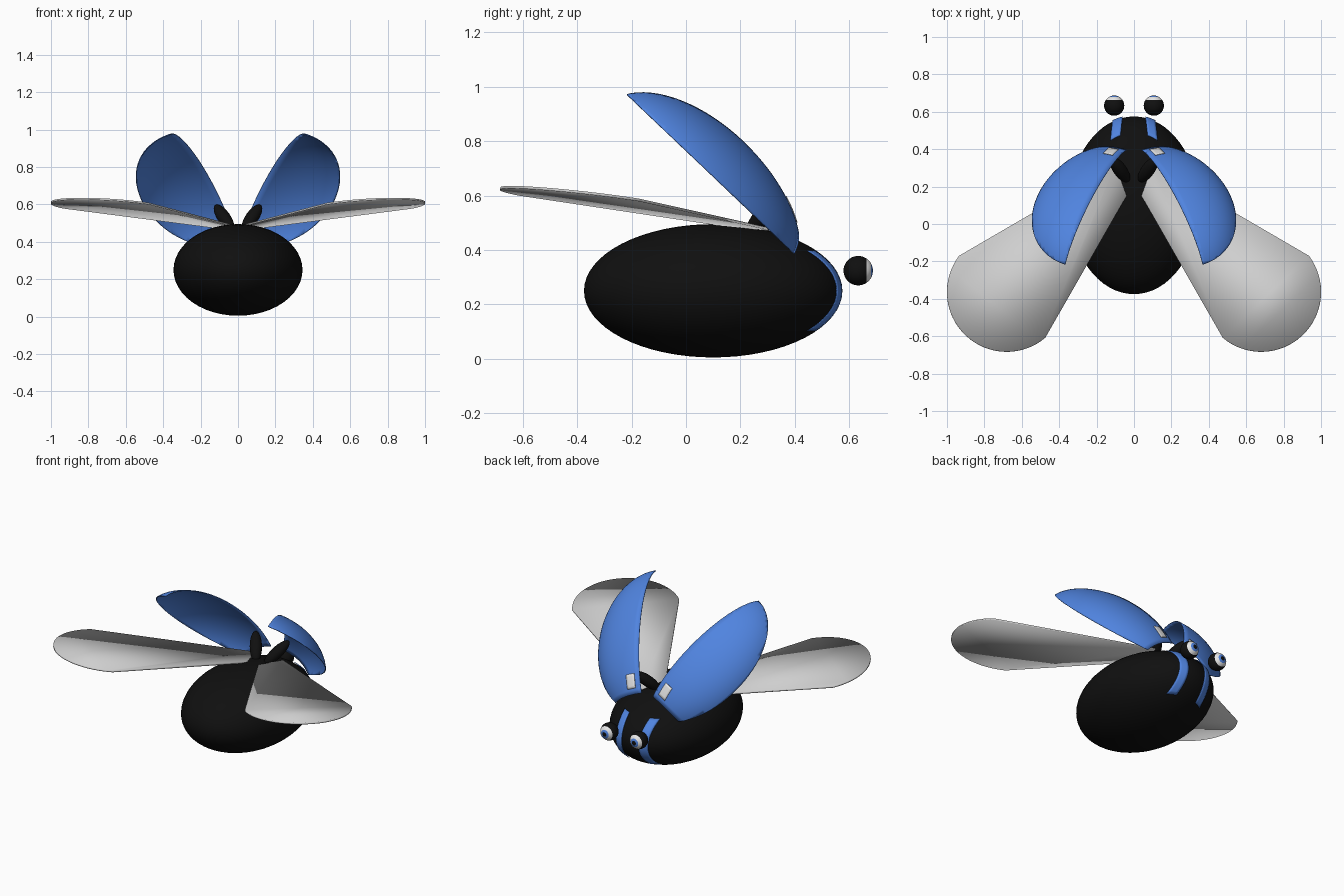
import bpy, bmesh, math
from mathutils import Matrix, Vector

if "Cube" in bpy.data.objects:
    bpy.data.objects.remove(bpy.data.objects["Cube"])


def material(name, rgb):
    m = bpy.data.materials.new(name)
    m.diffuse_color = (*rgb, 1)
    m.use_nodes = True
    m.node_tree.nodes["Principled BSDF"].inputs["Base Color"].default_value = m.diffuse_color
    return m


BLACK = material("black", (0.005, 0.005, 0.005))
BLUE = material("blue", (0.08, 0.23, 0.74))
GREY = material("wing grey", (0.62, 0.62, 0.62))
WHITE = material("white", (0.8, 0.8, 0.8))


def finish(bm, name, mats, matrix=Matrix(), side=1, thick=0, offset=-1):
    """Turn a bmesh into an object; side -1 mirrors it across x = 0."""
    bm.transform(matrix)
    if side < 0:
        bm.transform(Matrix.Diagonal((-1, 1, 1, 1)))
        bmesh.ops.reverse_faces(bm, faces=bm.faces)
    me = bpy.data.meshes.new(name)
    bm.to_mesh(me)
    bm.free()
    for m in mats:
        me.materials.append(m)
    for p in me.polygons:
        p.use_smooth = True
    me.set_sharp_from_angle(angle=math.radians(40))
    ob = bpy.data.objects.new(name, me)
    bpy.context.collection.objects.link(ob)
    if thick:
        mod = ob.modifiers.new("thickness", 'SOLIDIFY')
        mod.thickness, mod.offset = thick, offset
    return ob


def ellipsoid(radii, u=48, v=32):
    """Ellipsoid with its poles on the y axis."""
    bm = bmesh.new()
    bmesh.ops.create_uvsphere(bm, u_segments=u, v_segments=v, radius=1)
    bm.transform(Matrix.Diagonal((*radii, 1)) @ Matrix.Rotation(-math.pi / 2, 4, 'X'))
    return bm


def patch(point, nu, nv):
    """Grid surface from a function of two values in 0..1."""
    bm = bmesh.new()
    g = [[bm.verts.new(point(i / nu, j / nv)) for j in range(nv + 1)] for i in range(nu + 1)]
    for i in range(nu):
        for j in range(nv):
            bm.faces.new((g[i][j], g[i + 1][j], g[i + 1][j + 1], g[i][j + 1]))
    return bm


# Body
RX, RY, RZ = 0.345, 0.475, 0.245
BODY = Matrix.Translation((0, 0.1, 0.25))
finish(ellipsoid((RX, RY, RZ)), "body", [BLACK], BODY)

# Wing case frame: a pitched and splayed piece of an ellipsoid
A, B, C, CUT, FRONT = 0.359, 0.494, 0.255, 0.085, 0.373
splay = math.radians(23)
X = Vector((1, 0, 0))
D = Vector((0, -0.724, 0.69)).normalized()
N = Vector((0, 0.69, 0.724)).normalized()
lx = X * math.cos(splay) - D * math.sin(splay)
ly = -(X * math.sin(splay) + D * math.cos(splay))
origin = Vector((0.186, 0.4, 0.385)) + D * 0.424 - N * CUT
CASE = Matrix.Translation(origin) @ Matrix((lx, ly, N)).transposed().to_4x4()


def stripe_point(u, v):
    z = 0.145 * (1 - 2 * v)
    x = 0.06 + 0.053 * u + 0.012 * (z / 0.145) ** 2
    y = RY * math.sqrt(1 - (x / RX) ** 2 - (z / RZ) ** 2)
    return Vector((x, y, z)) * 1.008


def spot_point(u, v):
    x, y = 0.033 + 0.055 * u, 0.26 + 0.08 * v
    z = C * math.sqrt(1 - (x / A) ** 2 - (y / B) ** 2)
    return Vector((x, y, z)) * 1.01


def wing_z(x, y):
    return 0.485 + 0.0634 * (x - 0.05) - 0.1137 * (y - 0.2)


for side, label in ((1, "right"), (-1, "left")):
    # Blue stripe on the face
    bm = patch(stripe_point, 4, 20)
    bmesh.ops.reverse_faces(bm, faces=bm.faces)
    finish(bm, label + "_face_stripe", [BLUE], BODY, side, 0.003)

    # Open wing case
    bm = ellipsoid((A, B, C), 64, 40)
    for co, no in (((0, 0, 0), (-1, 0, 0)), ((0, 0, CUT), (0, 0, -1)), ((0, FRONT, 0), (0, 1, 0))):
        bmesh.ops.bisect_plane(bm, geom=bm.verts[:] + bm.edges[:] + bm.faces[:],
                               plane_co=co, plane_no=no, clear_outer=True)
    bmesh.ops.recalc_face_normals(bm, faces=bm.faces)
    bm.faces.ensure_lookup_table()
    f = bm.faces[0]
    if f.normal.dot(f.calc_center_median()) < 0:
        bmesh.ops.reverse_faces(bm, faces=bm.faces)
    finish(bm, label + "_wing_case", [BLUE], CASE, side, 0.005)

    # White spot on the wing case
    finish(patch(spot_point, 4, 6), label + "_wing_case_spot", [WHITE], CASE, side, 0.003)

    # Dark hinge joining the wing case to the body
    aim = Vector((0.09, 0.125, 0.13)).to_track_quat('Y', 'Z').to_matrix().to_4x4()
    finish(ellipsoid((0.036, 0.1, 0.034), 24, 16), label + "_hinge", [BLACK],
           Matrix.Translation((0.075, 0.29, 0.53)) @ aim, side)

    # Flat paddle-shaped wing
    outline = [(0.04, 0.15)]
    for i in range(33):
        a = math.radians(-130 + 167 * i / 32)
        outline.append((0.68 + 0.32 * math.cos(a), -0.363 + 0.32 * math.sin(a)))
    outline += [(0.1, 0.316)]
    bm = bmesh.new()
    bm.faces.new([bm.verts.new((x, y, wing_z(x, y))) for x, y in outline])
    finish(bm, label + "_wing", [GREY], Matrix(), side, 0.01, 0)

    # Eye with white, iris and pupil rings facing +y
    bm = ellipsoid((0.054, 0.054, 0.054), 32, 36)
    for f in bm.faces:
        c = f.calc_center_median().normalized().y
        f.material_index = 3 if c > 0.965 else 2 if c > 0.85 else 1 if c > 0.57 else 0
    finish(bm, label + "_eye", [BLACK, WHITE, BLUE, BLACK],
           Matrix.Translation((0.106, 0.633, 0.324)), side)
